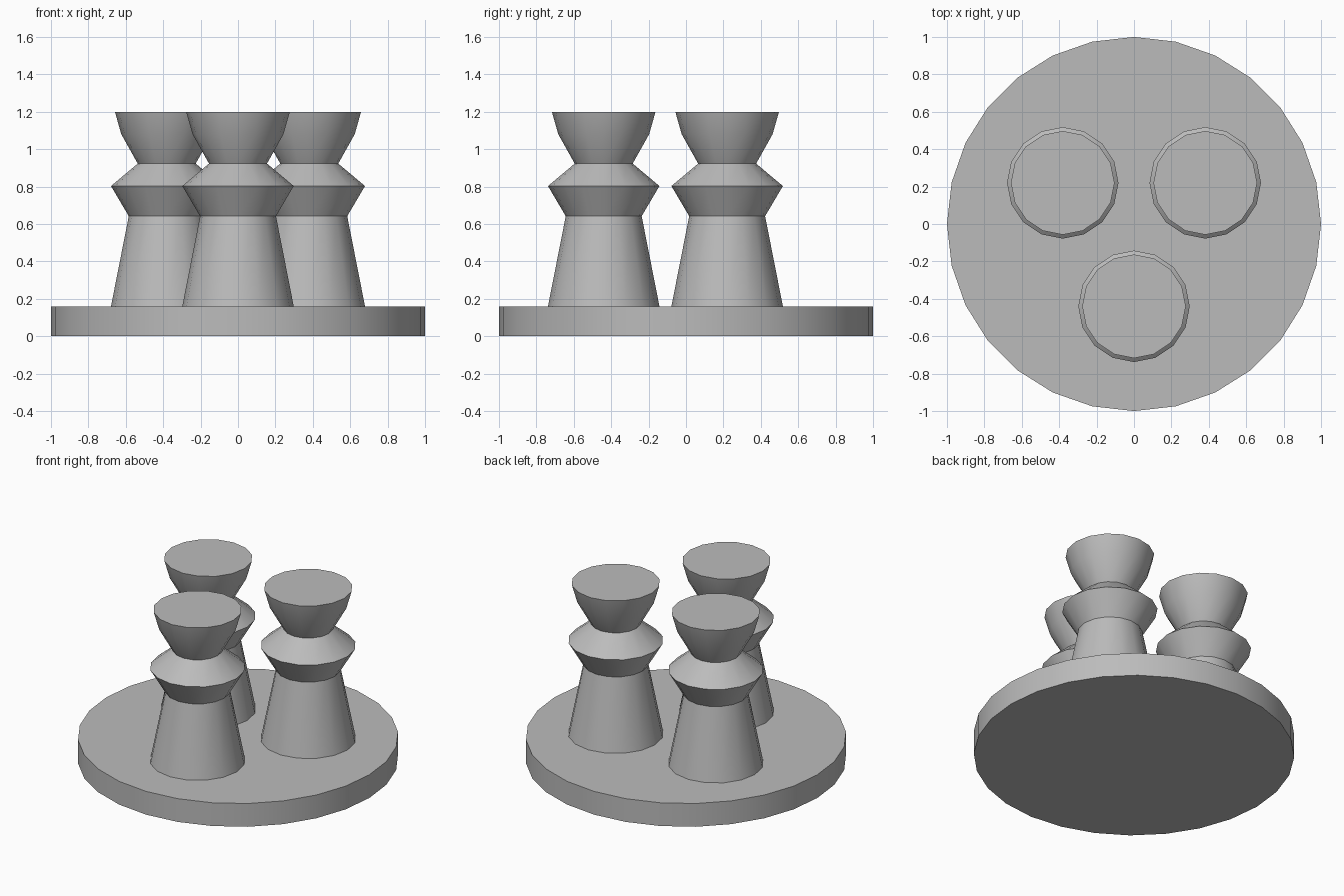
import bpy, bmesh, math

if "Cube" in bpy.data.objects:
    bpy.data.objects.remove(bpy.data.objects["Cube"])

grey = bpy.data.materials.new("grey")
grey.diffuse_color = (0.5, 0.5, 0.5, 1)
grey.use_nodes = True
grey.node_tree.nodes["Principled BSDF"].inputs["Base Color"].default_value = grey.diffuse_color


def lathe(name, profile, sides, centre):
    """Closed solid turned from (radius, height) rings."""
    bm = bmesh.new()
    rings = []
    for r, z in profile:
        rings.append([bm.verts.new((r * math.cos(2 * math.pi * i / sides),
                                    r * math.sin(2 * math.pi * i / sides), z))
                      for i in range(sides)])
    for a, b in zip(rings, rings[1:]):
        for i in range(sides):
            j = (i + 1) % sides
            bm.faces.new((a[i], a[j], b[j], b[i]))
    bm.faces.new(rings[0][::-1])
    bm.faces.new(rings[-1])
    mesh = bpy.data.meshes.new(name)
    bm.to_mesh(mesh)
    bm.free()
    mesh.materials.append(grey)
    ob = bpy.data.objects.new(name, mesh)
    ob.location = (*centre, 0)
    bpy.context.collection.objects.link(ob)
    bpy.ops.object.select_all(action='DESELECT')
    ob.select_set(True)
    bpy.context.view_layer.objects.active = ob
    bpy.ops.object.shade_smooth_by_angle(angle=math.radians(30))
    return ob


# Round base plate
lathe("base_disc", [(1, 0), (1, 0.16)], 28, (0, 0))

# Three turned posts: tapered body, flared collar, cup-shaped head
post = [(0.298, 0.16), (0.203, 0.642), (0.298, 0.803),
        (0.155, 0.923), (0.243, 1.08), (0.277, 1.2)]
for k, side in enumerate(("front", "right", "left")):
    a = math.radians(-90 + 120 * k)
    lathe(side + "_post", post, 16, (0.44 * math.cos(a), 0.44 * math.sin(a)))
